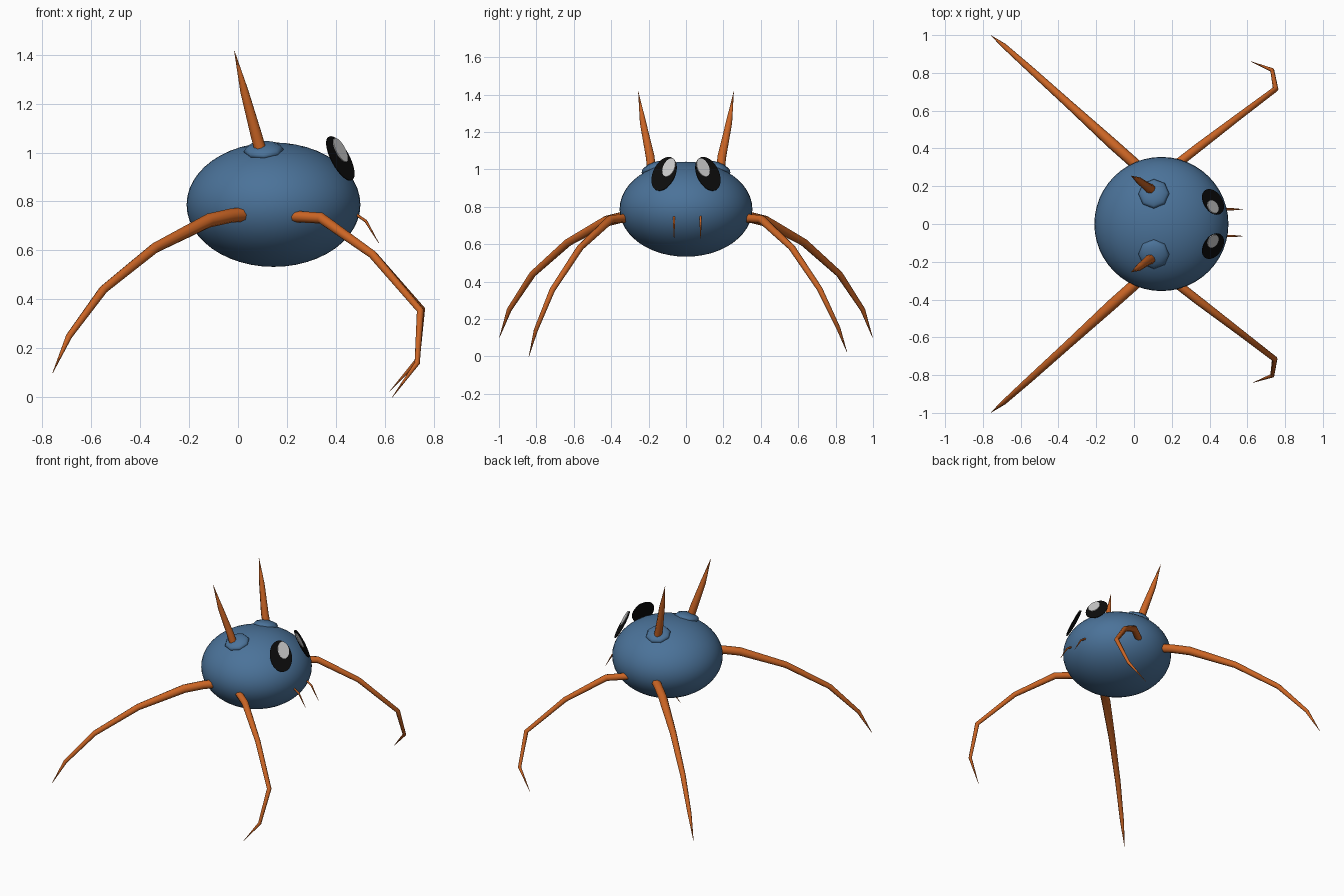
import bpy
from math import sin, cos, radians
from mathutils import Matrix, Vector

if "Cube" in bpy.data.objects:
    bpy.data.objects.remove(bpy.data.objects["Cube"])


def material(name, color):
    m = bpy.data.materials.new(name)
    m.diffuse_color = (*color, 1)
    m.use_nodes = True
    m.node_tree.nodes["Principled BSDF"].inputs["Base Color"].default_value = m.diffuse_color
    return m


BLUE = material("blue", (0.07, 0.17, 0.32))
ORANGE = material("orange", (0.60, 0.13, 0.018))
BLACK = material("black", (0.004, 0.004, 0.004))
PALE = material("pale", (0.6, 0.6, 0.6))


def finish(obj, name, mat, smooth=True):
    obj.name = name
    obj.data.materials.clear()
    obj.data.materials.append(mat)
    for p in obj.data.polygons:
        p.use_smooth = smooth
    return obj


def ellipsoid(name, center, radii, normal, mat, segments, rings):
    bpy.ops.mesh.primitive_uv_sphere_add(segments=segments, ring_count=rings)
    obj = bpy.context.object
    rot = Vector((0, 0, 1)).rotation_difference(Vector(normal)).to_matrix().to_4x4()
    obj.matrix_world = Matrix.Translation(center) @ rot @ Matrix.Diagonal((*radii, 1))
    return finish(obj, name, mat)


def limb(name, points, mat=ORANGE):
    """Tapered eight-sided tube; points are (x, y, z, radius)."""
    cu = bpy.data.curves.new(name, 'CURVE')
    cu.dimensions = '3D'
    cu.bevel_depth = 1
    cu.bevel_resolution = 2
    cu.use_fill_caps = True
    sp = cu.splines.new('POLY')
    sp.points.add(len(points) - 1)
    for p, (x, y, z, r) in zip(sp.points, points):
        p.co = (x, y, z, 1)
        p.radius = r
    obj = bpy.data.objects.new(name, cu)
    bpy.context.collection.objects.link(obj)
    bpy.ops.object.select_all(action='DESELECT')
    obj.select_set(True)
    bpy.context.view_layer.objects.active = obj
    bpy.ops.object.convert(target='MESH')
    return finish(bpy.context.object, name, mat)


def eye_disc(name, side, center, offset, radii, mat):
    """Thin oval disc facing forward, outward and up; offset is (across, up, out)."""
    yaw, pitch = radians(33), radians(28)
    across = Vector((-sin(yaw), side * cos(yaw), 0))
    up = Vector((-sin(pitch) * cos(yaw), -side * sin(pitch) * sin(yaw), cos(pitch)))
    out = Vector((cos(pitch) * cos(yaw), side * cos(pitch) * sin(yaw), sin(pitch)))
    # keep the axes right-handed on both sides
    axes = Matrix((across * side, up, out)).transposed().to_4x4()
    pos = Vector(center) + across * offset[0] + up * offset[1] + out * offset[2]
    bpy.ops.mesh.primitive_cylinder_add(vertices=32, radius=1, depth=0.004)
    obj = bpy.context.object
    obj.matrix_world = Matrix.Translation(pos) @ axes @ Matrix.Diagonal((*radii, 1, 1))
    return finish(obj, name, mat, smooth=False)


# Round body
ellipsoid("body", (0.145, 0, 0.787), (0.355, 0.355, 0.254), (0, 0, 1), BLUE, 48, 24)

for side, label in ((1, "left"), (-1, "right")):
    # Eye with a highlight
    c = (0.418, side * 0.117, 0.976)
    eye_disc(label + "_eye", side, c, (0, 0, 0), (0.074, 0.102), BLACK)
    eye_disc(label + "_eye_highlight", side, c, (-0.022, 0.036, 0.004), (0.038, 0.055), PALE)

    # Horn and the bump it grows from
    ellipsoid(label + "_horn_bump", (0.105, side * 0.16, 1.008), (0.082, 0.082, 0.033),
              (-0.2, side * 1.15, 3.5), BLUE, 8, 6)
    limb(label + "_horn", [(0.1, side * 0.182, 0.98, 0.026), (0.075, side * 0.192, 1.07, 0.025),
                           (0.026, side * 0.23, 1.25, 0.018), (-0.015, side * 0.255, 1.415, 0.001)])

    # Long rear leg
    rear = [(0.06, 0.27, 0.75, 0.029), (-0.03, 0.35, 0.742, 0.029), (-0.12, 0.43, 0.722, 0.029),
            (-0.34, 0.63, 0.61, 0.022), (-0.55, 0.82, 0.44, 0.018),
            (-0.69, 0.945, 0.25, 0.013), (-0.757, 0.998, 0.10, 0.001)]
    limb(label + "_rear_leg", [(x, side * y, z, r) for x, y, z, r in rear])

# Front legs, curled slightly differently at the tips
thigh = [(0.18, 0.28, 0.742, 0.024), (0.34, 0.405, 0.732, 0.023), (0.55, 0.565, 0.583, 0.018)]
shins = {1: [(0.75, 0.715, 0.36, 0.015), (0.732, 0.815, 0.15, 0.011), (0.62, 0.86, 0.025, 0.001)],
         -1: [(0.745, 0.715, 0.355, 0.015), (0.732, 0.803, 0.14, 0.011), (0.63, 0.84, 0.0, 0.001)]}
for side, label in ((1, "left"), (-1, "right")):
    limb(label + "_front_leg", [(x, side * y, z, r) for x, y, z, r in thigh + shins[side]])

# Small mouth fangs
for y, label in ((0.078, "left"), (-0.064, "right")):
    limb(label + "_fang", [(0.47, y, 0.755, 0.006), (0.522, y, 0.72, 0.006), (0.575, y, 0.63, 0.001)])
